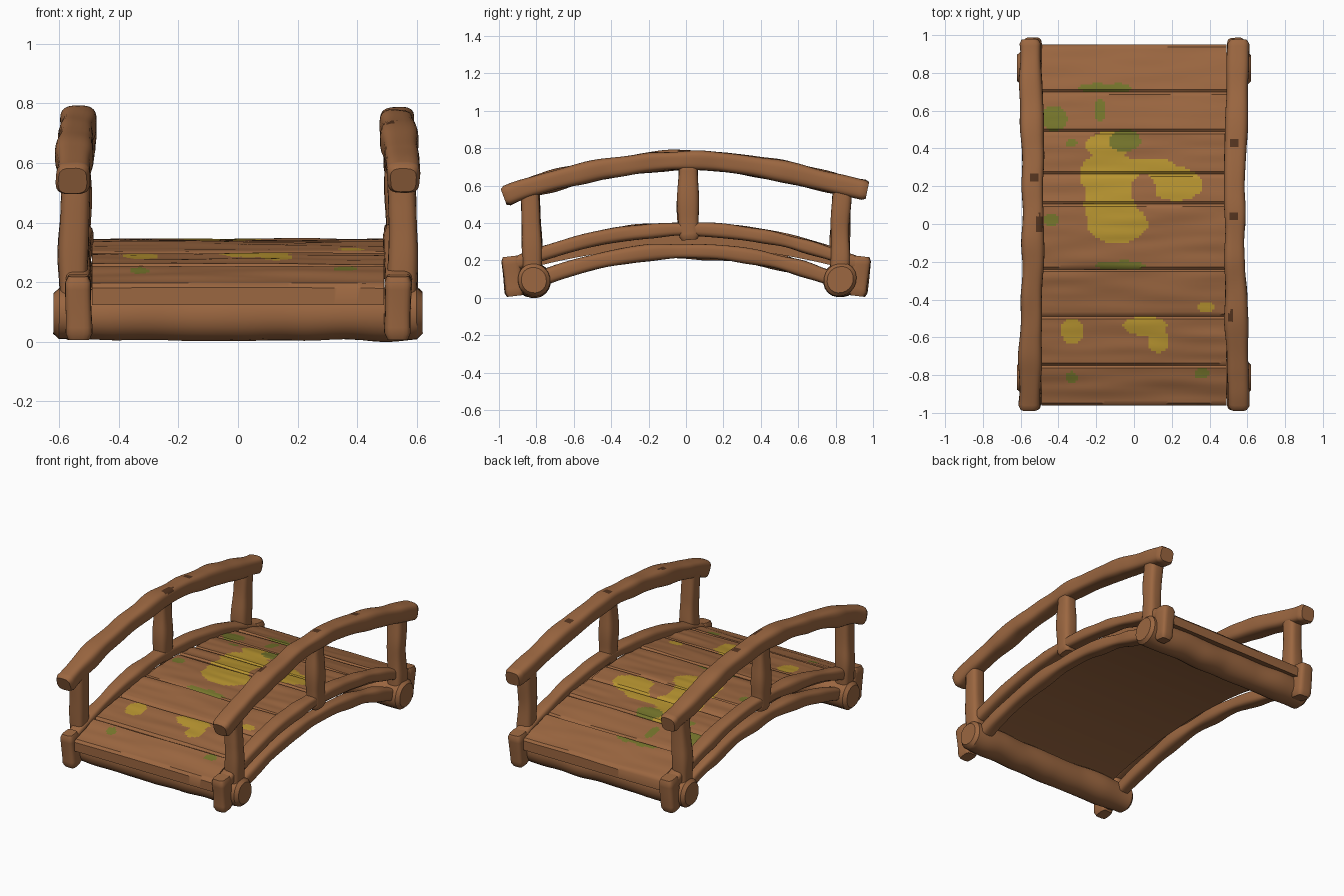
import bpy, bmesh, math
from mathutils import Vector, noise

cube = bpy.data.objects.get("Cube")
if cube:
    bpy.data.objects.remove(cube, do_unlink=True)


def material(name, rgb):
    m = bpy.data.materials.new(name)
    m.use_nodes = True
    m.diffuse_color = (*rgb, 1)
    m.node_tree.nodes["Principled BSDF"].inputs["Base Color"].default_value = (*rgb, 1)
    return m


MATS = [material("brown_wood", (0.33, 0.135, 0.052)),
        material("yellow_moss", (0.48, 0.30, 0.03)),
        material("green_moss", (0.18, 0.18, 0.025)),
        material("dark_knot", (0.09, 0.035, 0.014))]
WOOD, YELLOW, GREEN, KNOT = range(4)

# Moss and knots as ellipses: x, y, radius x, radius y
YELLOW_SPOTS = [(-.13, .42, .13, .07), (-.13, .27, .15, .12), (-.13, .12, .14, .15),
                (-.09, 0, .16, .1), (.22, .21, .14, .09), (.08, .3, .14, .05),
                (-.33, -.57, .06, .07), (.06, -.54, .12, .05), (.13, -.62, .06, .06),
                (.38, -.44, .05, .025)]
BARE_SPOTS = [(.05, .18, .065, .085)]
GREEN_SPOTS = [(-.05, .44, .08, .06), (-.42, .56, .07, .07), (-.33, .43, .03, .025),
               (-.2, .72, .09, .025), (-.08, .72, .07, .025), (-.18, .6, .03, .06),
               (-.44, .02, .04, .035), (-.07, -.22, .13, .025), (-.33, -.81, .03, .03),
               (.36, -.79, .04, .03)]
KNOT_SPOTS = [(-.53, .25, .025, .025), (-.5, 0, .02, .05), (.53, .43, .02, .03),
              (.53, .04, .025, .025), (.52, -.49, .02, .03)]


def inside(c, spots):
    wobble = 1 + 0.25 * noise.noise(Vector((c.x * 12, c.y * 12, 0)))
    return any(((c.x - x) / a) ** 2 + ((c.y - y) / b) ** 2 < wobble for x, y, a, b in spots)


def deck_color(c):
    if inside(c, GREEN_SPOTS):
        return GREEN
    if inside(c, YELLOW_SPOTS) and not inside(c, BARE_SPOTS):
        return YELLOW
    return WOOD


def rail_color(c):
    return KNOT if inside(c, KNOT_SPOTS) else WOOD


def finish(name, bm, rule=None):
    bmesh.ops.recalc_face_normals(bm, faces=bm.faces)
    bm.normal_update()
    if rule:
        for f in bm.faces:
            if f.normal.z > 0.4:
                f.material_index = rule(f.calc_center_median())
    me = bpy.data.meshes.new(name)
    bm.to_mesh(me)
    bm.free()
    for m in MATS:
        me.materials.append(m)
    ob = bpy.data.objects.new(name, me)
    bpy.context.collection.objects.link(ob)
    bpy.ops.object.select_all(action="DESELECT")
    ob.select_set(True)
    bpy.context.view_layer.objects.active = ob
    bpy.ops.object.shade_smooth_by_angle(angle=math.radians(38))
    return ob


def smooth_path(points, step=0.02):
    """Catmull-Rom resampling of a few control points."""
    p = [Vector(q) for q in points]
    p = [2 * p[0] - p[1]] + p + [2 * p[-1] - p[-2]]
    out = []
    for a, b, c, d in zip(p, p[1:], p[2:], p[3:]):
        n = max(2, int((c - b).length / step))
        for i in range(n):
            t = i / n
            out.append(0.5 * (2 * b + (c - a) * t + (2 * a - 5 * b + 4 * c - d) * t * t
                              + (3 * b - a - 3 * c + d) * t ** 3))
    return out + [p[-2]]


def timber(name, points, half_w, half_h, side=(1, 0, 0), square=0.6, rough=0.012,
           rule=None, sides=20):
    """Sweep a lumpy rounded section along a path, with softened ends."""
    path, side = smooth_path(points), Vector(side)
    bm, rings, last = bmesh.new(), [], len(path) - 1
    for i, c in enumerate(path):
        t = (path[min(i + 1, last)] - path[max(i - 1, 0)]).normalized()
        up = side.cross(t).normalized()
        k = 0.8 if i in (0, last) else 1
        ring = []
        for j in range(sides):
            a = math.tau * (j + 0.5) / sides
            u, v = math.cos(a), math.sin(a)
            u = math.copysign(abs(u) ** square, u)
            v = math.copysign(abs(v) ** square, v)
            off = side * (u * half_w * k) + up * (v * half_h * k)
            bump = noise.noise((c + off) * 5) * rough
            ring.append(bm.verts.new(c + off + off.normalized() * bump))
        rings.append(ring)
    for r, s in zip(rings, rings[1:]):
        for j in range(sides):
            n = (j + 1) % sides
            bm.faces.new((r[j], r[n], s[n], s[j]))
    bm.faces.new(rings[0])
    bm.faces.new(rings[-1])
    return finish(name, bm, rule)


def plank(name, y0, y1, seed):
    """Curved board with grain ripples and edges that dip into the seams."""
    bm, depth = bmesh.new(), 0.072
    bmesh.ops.create_grid(bm, x_segments=76, y_segments=max(8, int((y1 - y0) / 0.0125)), size=0.5)
    tilt = 0.006 * math.sin(seed * 2.3)
    for v in bm.verts:
        t = v.co.y + 0.5
        x, y = v.co.x * 0.98, y0 + (y1 - y0) * t
        z = 0.343 - 0.16 * y * y + tilt * (t - 0.5) * 2
        z += 0.007 * noise.noise(Vector((x * 2.5, y * 16, seed)))
        if t < 0.01 or t > 0.99:
            z -= 0.012
        v.co = x, y, z
    copy = bmesh.ops.duplicate(bm, geom=bm.verts[:] + bm.edges[:] + bm.faces[:])["geom"]
    for v in copy:
        if isinstance(v, bmesh.types.BMVert):
            v.co.z = 0.343 - 0.16 * v.co.y ** 2 - depth
    bmesh.ops.bridge_loops(bm, edges=[e for e in bm.edges if e.is_boundary])
    return finish(name, bm, deck_color)


# Deck boards
SEAMS = [-.96, -.75, -.49, -.24, .105, .265, .49, .7, .95]
for i, (a, b) in enumerate(zip(SEAMS, SEAMS[1:])):
    plank(f"deck_plank_{i + 1}", a, b, i + 1)

# Cross logs under both ends
for label, y in (("front", -.815), ("back", .825)):
    timber(f"{label}_cross_log", [(-.62, y, .095), (0, y, .092), (.62, y, .095)],
           .088, .088, side=(0, 1, 0), square=0.95)

# Arched beams, end blocks, posts and handrail on each side
for label, s in (("left", 1), ("right", -1)):
    x = .537 * s
    ys = [i / 6 for i in range(-6, 7)]
    timber(f"{label}_upper_beam", [(x, .95 * y, .367 - .2 * y * y) for y in ys], .045, .037)
    timber(f"{label}_lower_beam", [(x, .91 * y, .25 - .2 * y * y) for y in ys], .042, .04)
    for end, e in (("front", -1), ("back", 1)):
        timber(f"{label}_{end}_end_block", [(x, .915 * e, .01), (x, .94 * e, .222)],
               .047, .052, square=0.5)
        timber(f"{label}_{end}_post", [(.552 * s, .82 * e, .1), (.55 * s, .825 * e, .35),
                                       (.545 * s, .837 * e, .6)], .05, .052)
    timber(f"{label}_middle_post", [(.54 * s, .018, .31), (.54 * s, .01, .42),
                                    (.54 * s, .012, .72)], .046, .056)
    rail = [(.556, -.975, .54), (.55, -.8, .602), (.54, -.4, .695), (.535, 0, .733),
            (.537, .4, .698), (.548, .8, .61), (.553, .97, .575)]
    timber(f"{label}_handrail", [(px * s, py, pz) for px, py, pz in rail], .058, .054,
           rule=rail_color, sides=28, rough=0.014)
